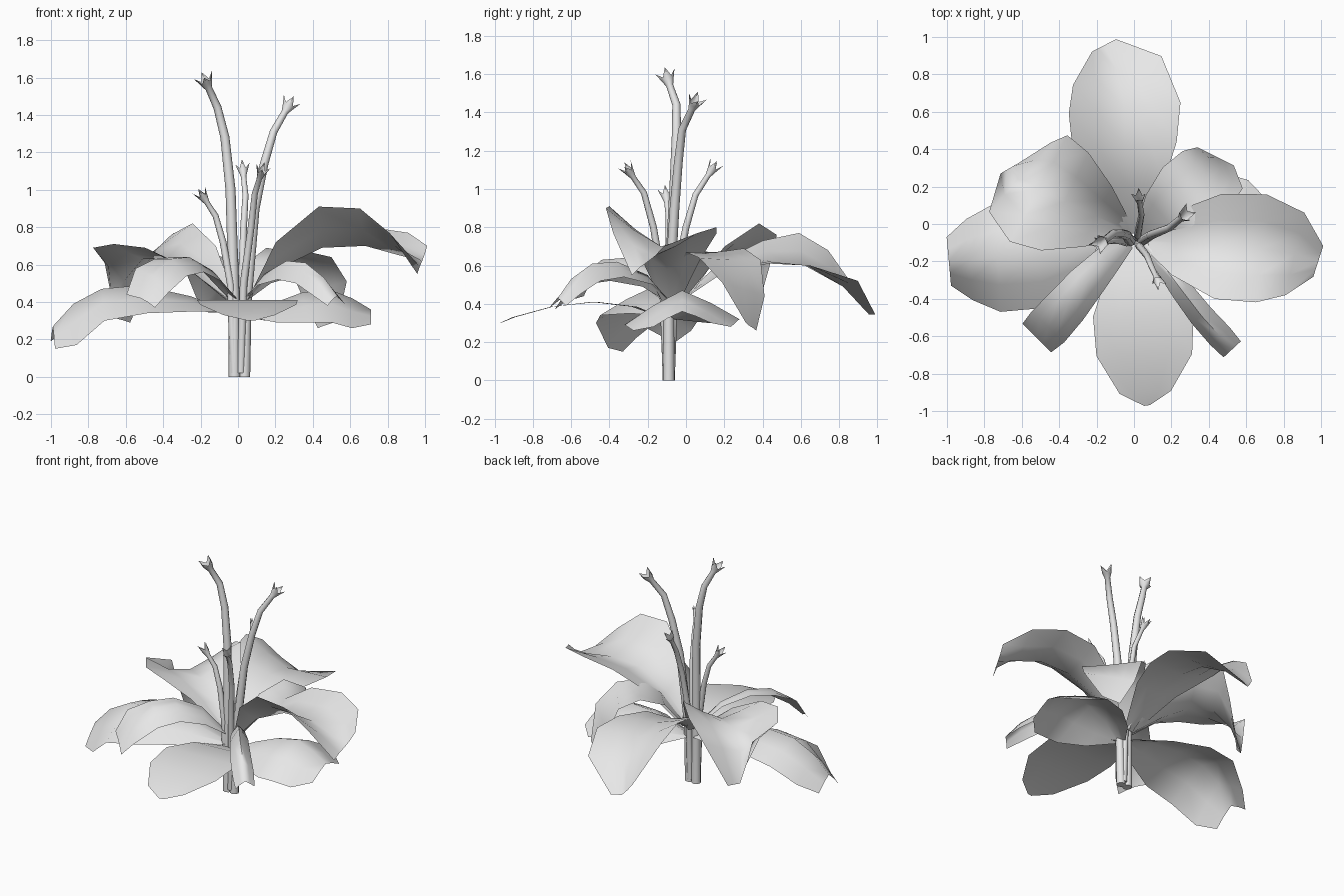
import bpy, bmesh, math
from mathutils import Vector

if "Cube" in bpy.data.objects:
    bpy.data.objects.remove(bpy.data.objects["Cube"])

grey = bpy.data.materials.new("soft_grey")
grey.diffuse_color = (0.8, 0.8, 0.8, 1)
grey.use_nodes = True
grey.node_tree.nodes["Principled BSDF"].inputs["Base Color"].default_value = grey.diffuse_color


def finish(name, bm, angle):
    me = bpy.data.meshes.new(name)
    bm.to_mesh(me)
    bm.free()
    me.materials.append(grey)
    ob = bpy.data.objects.new(name, me)
    bpy.context.collection.objects.link(ob)
    bpy.ops.object.select_all(action='DESELECT')
    ob.select_set(True)
    bpy.context.view_layer.objects.active = ob
    bpy.ops.object.shade_smooth_by_angle(angle=math.radians(angle))
    return ob


def tangents(pts):
    n = len(pts)
    return [(pts[min(i + 1, n - 1)] - pts[max(i - 1, 0)]).normalized() for i in range(n)]


ROUND = (0.14, 0.6, 0.93, 1.0, 0.82, 0.3)
BLUNT = (0.3, 0.65, 0.85, 0.95, 1.0, 0.9)


def petal(name, spine, half, left, right, profile=ROUND):
    """Curved sheet along a spine; left and right give the height of each edge above it."""
    pts = [Vector(p) for p in spine]
    bm = bmesh.new()
    rows = []
    for i, (p, t) in enumerate(zip(pts, tangents(pts))):
        side = Vector((-t.y, t.x, 0)).normalized()
        row = []
        for u in (-1, -0.5, 0, 0.5, 1):
            v = p + side * (u * half * profile[i])
            v.z += (left if u > 0 else right)[i] * abs(u) ** 1.2
            row.append(bm.verts.new(v))
        rows.append(row)
    for a, b in zip(rows, rows[1:]):
        for i in range(4):
            bm.faces.new((a[i], b[i], b[i + 1], a[i + 1]))
    bmesh.ops.recalc_face_normals(bm, faces=bm.faces)
    if sum(f.normal.z for f in bm.faces) < 0:
        bmesh.ops.reverse_faces(bm, faces=bm.faces)
    return finish(name, bm, 80)


def stamen(name, path, r0, r1, sides=8):
    """Tapered bent stalk ending in a flared, toothed crown."""
    pts = [Vector(p) for p in path]
    tans = tangents(pts)
    bm = bmesh.new()

    def ring(c, t, radii, rise):
        a = t.cross(Vector((0, 1, 0))).normalized()
        b = t.cross(a)
        out = []
        for k in range(sides):
            ang = 2 * math.pi * k / sides
            r = radii[k % 2]
            out.append(bm.verts.new(c + (a * math.cos(ang) + b * math.sin(ang)) * r + t * rise[k % 2]))
        return out

    n = len(pts)
    rings = []
    for i, (p, t) in enumerate(zip(pts, tans)):
        r = r0 + (r1 - r0) * i / (n - 1)
        direction = Vector((0, 0, 1)) if i == 0 else t
        rings.append(ring(p, direction, (r, r), (0, 0)))
    # crown: swollen collar, then alternating teeth
    end, t = pts[-1], tans[-1]
    rings.append(ring(end, t, (r1 * 1.7, r1 * 1.7), (0.035, 0.035)))
    rings.append(ring(end, t, (r1 * 2.8, r1 * 1.7), (0.085, 0.045)))
    for a, b in zip(rings, rings[1:]):
        for k in range(sides):
            m = (k + 1) % sides
            bm.faces.new((a[k], a[m], b[m], b[k]))
    bm.faces.new(rings[0])
    bmesh.ops.recalc_face_normals(bm, faces=bm.faces)
    return finish(name, bm, 50)


FLAT = (0,) * 6

# lower ring of broad petals
petal("west_petal", [(-.02, -.08, .34), (-.25, -.12, .43), (-.52, -.17, .49),
                     (-.73, -.18, .47), (-.88, -.19, .39), (-.99, -.2, .27)], .29,
      (0, -.08, -.15, -.17, -.22, -.12), (0, -.05, -.08, -.09, -.13, -.08),
      (.14, .62, .97, 1, .75, .45))
petal("south_petal", [(.02, -.1, .32), (.03, -.27, .385), (.05, -.48, .41),
                      (.055, -.7, .385), (.06, -.9, .33), (.07, -.97, .30)], .275,
      FLAT, FLAT, (.2, .65, .98, .93, .5, .06))
petal("lower_east_petal", [(.04, -.09, .32), (.18, -.06, .39), (.34, -.04, .45),
                           (.48, -.02, .47), (.61, -.02, .42), (.71, -.02, .36)], .3,
      (0, -.09, -.14, -.15, -.14, -.06), (0, -.1, -.16, -.18, -.16, -.08),
      (.14, .6, .95, 1, .85, .5))

# upper ring of arching petals
petal("east_petal", [(.05, -.08, .4), (.22, -.1, .58), (.45, -.12, .69),
                     (.68, -.13, .7), (.86, -.16, .65), (.985, -.2, .62)], .29,
      (0, .05, .08, .1, .12, .08), (0, .14, .22, .2, .12, -.07),
      (.14, .6, .97, 1, .78, .3))
petal("north_petal", [(0, -.05, .4), (-.02, .2, .57), (-.05, .42, .63),
                      (-.05, .62, .6), (-.09, .82, .49), (-.16, .955, .345)], .3,
      (0, .05, .1, .17, .19, .08), (0, .01, -.02, .0, .03, .0),
      (.14, .6, .93, 1, .83, .24))
petal("northwest_petal", [(-.03, -.05, .4), (-.2, .04, .53), (-.37, .12, .63),
                          (-.51, .19, .63), (-.61, .25, .51), (-.645, .31, .31)], .33,
      (0, .06, .06, .08, .18, .3), (0, .17, .19, .13, .08, -.02),
      (.14, .55, .88, .98, .75, .24))
petal("northeast_petal", [(.03, -.05, .4), (.14, .06, .6), (.26, .15, .67),
                          (.38, .23, .63), (.46, .3, .48), (.48, .34, .28)], .2,
      (0, .02, .02, 0, -.04, -.02), (0, 0, 0, .01, .03, .02))
petal("southwest_petal", [(-.03, -.1, .42), (-.14, -.19, .57), (-.26, -.32, .64),
                          (-.36, -.44, .63), (-.46, -.55, .54), (-.52, -.61, .42)], .12,
      (0, -.06, -.08, -.09, -.09, -.05), (0, .0, .0, .0, .04, .02), BLUNT)
petal("southeast_petal", [(.05, -.1, .42), (.14, -.2, .55), (.26, -.36, .62),
                          (.36, -.49, .61), (.46, -.6, .53), (.525, -.67, .43)], .07,
      (0, -.05, -.08, -.09, -.08, -.04), (0, -.06, -.1, -.11, -.1, -.05), BLUNT)

# stalks and stamens rising from the centre
stamen("tall_left_stamen", [(-.018, -.09, 0), (-.02, -.09, .4), (-.04, -.06, 1.0),
                            (-.07, -.05, 1.28), (-.11, -.05, 1.44), (-.155, -.085, 1.54)], .032, .019)
stamen("tall_right_stamen", [(.035, -.09, 0), (.045, -.09, .4), (.09, -.06, .9),
                             (.14, -.04, 1.14), (.19, -.02, 1.31), (.25, .03, 1.415)], .03, .018)
stamen("back_stamen", [(.02, -.08, .02), (.02, -.06, .5), (.03, .0, .8),
                       (.04, .05, .97), (.03, .115, 1.07)], .022, .014)
stamen("front_stamen", [(.015, -.1, .02), (.03, -.12, .5), (.07, -.17, .8),
                        (.09, -.22, .98), (.115, -.275, 1.06)], .022, .014)
stamen("short_left_stamen", [(-.02, -.1, .02), (-.04, -.1, .5), (-.08, -.09, .72),
                             (-.12, -.09, .86), (-.165, -.1, .93)], .022, .014)
